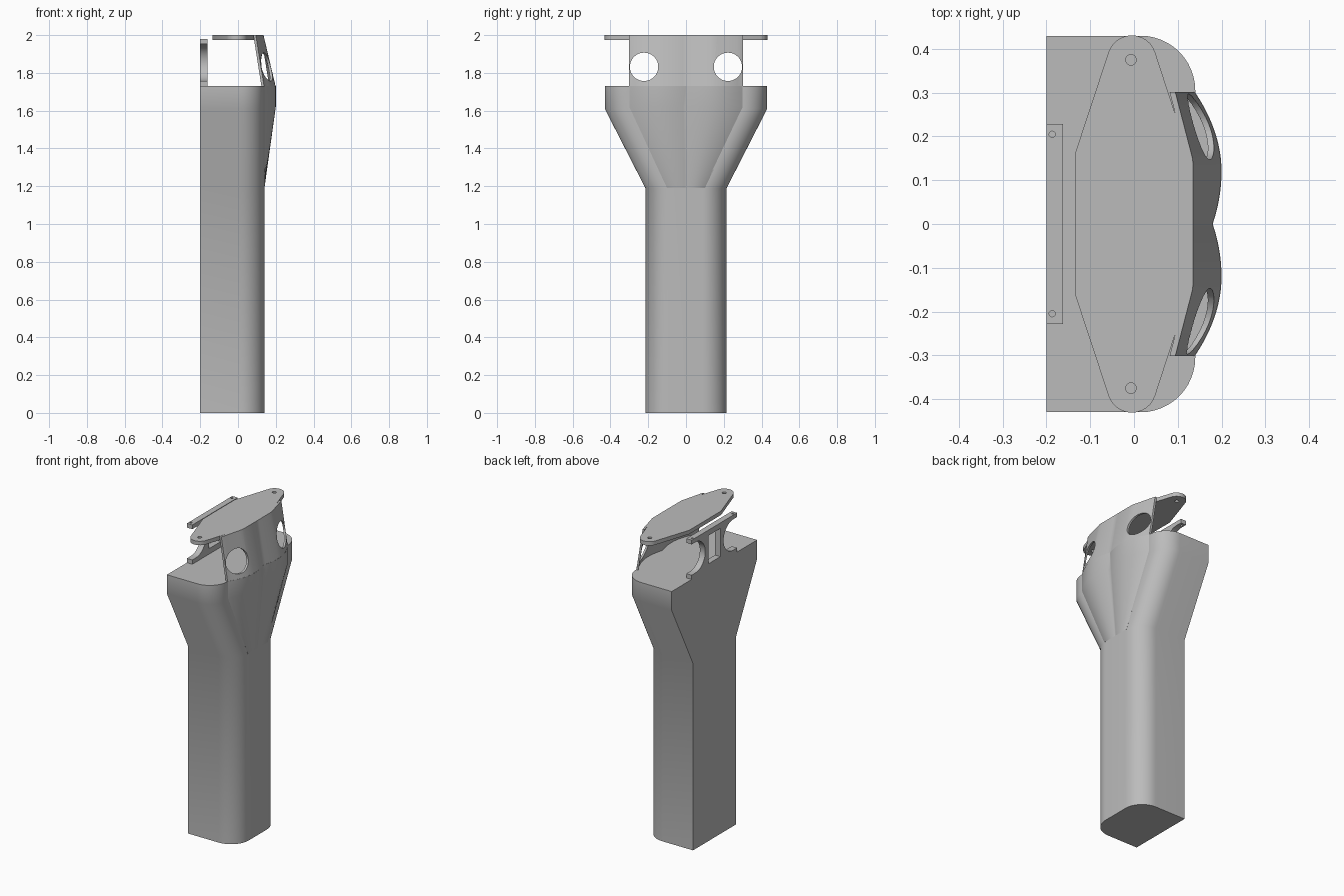
import bpy, bmesh
from math import sin, cos, pi, radians

cube = bpy.data.objects.get("Cube")
if cube:
    bpy.data.objects.remove(cube)

grey = bpy.data.materials.new("plain grey")
grey.use_nodes = True
grey.diffuse_color = (0.5, 0.5, 0.5, 1)
grey.node_tree.nodes["Principled BSDF"].inputs["Base Color"].default_value = (0.5, 0.5, 0.5, 1)


def loft(name, rings):
    """Closed solid through rings of equal point count."""
    bm = bmesh.new()
    loops = [[bm.verts.new(p) for p in ring] for ring in rings]
    n = len(loops[0])
    for a, b in zip(loops, loops[1:]):
        for i in range(n):
            j = (i + 1) % n
            bm.faces.new((a[i], a[j], b[j], b[i]))
    bm.faces.new(loops[0][::-1])
    bm.faces.new(loops[-1])
    bmesh.ops.recalc_face_normals(bm, faces=bm.faces)
    mesh = bpy.data.meshes.new(name)
    bm.to_mesh(mesh)
    bm.free()
    obj = bpy.data.objects.new(name, mesh)
    bpy.context.collection.objects.link(obj)
    mesh.materials.append(grey)
    return obj


def activate(obj):
    bpy.ops.object.select_all(action='DESELECT')
    obj.select_set(True)
    bpy.context.view_layer.objects.active = obj


def smooth(obj):
    activate(obj)
    bpy.ops.object.shade_smooth_by_angle(angle=radians(30))


def cut(obj, cutter):
    activate(obj)
    mod = obj.modifiers.new("cut", 'BOOLEAN')
    mod.operation = 'DIFFERENCE'
    mod.solver = 'EXACT'
    mod.object = cutter
    bpy.ops.object.modifier_apply(modifier=mod.name)
    bpy.data.objects.remove(cutter)


def drill(obj, place, radius, depth, along_x=False):
    bpy.ops.mesh.primitive_cylinder_add(
        vertices=48, radius=radius, depth=depth, location=place,
        rotation=(0, pi / 2 if along_x else 0, 0))
    cut(obj, bpy.context.object)


def arc(cx, cy, r, start, end, steps=12):
    turn = [radians(start + (end - start) * i / steps) for i in range(steps + 1)]
    return [(cx + r * cos(t), cy + r * sin(t)) for t in turn]


# Handle column flaring into the head
def body_ring(half, z):
    side = arc(0.015, half - 0.125, 0.125, 0, 90)
    outline = [(x, -y) for x, y in side[::-1]] + side
    return [(x, y, z) for x, y in [(-0.2, -half)] + outline + [(-0.2, half)]]


body = loft("column_and_head", [body_ring(0.215, 0), body_ring(0.215, 1.19),
                                body_ring(0.43, 1.61), body_ring(0.43, 1.73)])
smooth(body)

# Twin-lobed front: widths run across y
STEPS = 40
ACROSS = [-1 + 2 * i / STEPS for i in range(STEPS + 1)]


def lobe_x(y):
    d = abs(y) - 0.12
    return 0.2 - (1.4 if d < 0 else 1.85) * d * d


def strip(half, z, outer, inner):
    ys = [half * t for t in ACROSS]
    return [(outer(y), y, z) for y in ys] + [(inner(y), y, z) for y in ys[::-1]]


def buried(y):
    return 0.11


lobes = loft("front_lobes", [strip(0.1, 1.19, lambda y: 0.14, buried),
                             strip(0.302, 1.62, lobe_x, buried),
                             strip(0.302, 1.73, lobe_x, buried)])
smooth(lobes)


# Leaning front plate with two round openings
def crest_x(y):
    return 0.135 - max(0, abs(y) - 0.145) * 0.26


plate = loft("front_plate", [
    strip(0.302, 1.725, lobe_x, lambda y: lobe_x(y) - 0.014),
    strip(0.302, 2.0, crest_x, lambda y: crest_x(y) - 0.013)])
for side in (-1, 1):
    drill(plate, (0.15, side * 0.222, 1.832), 0.075, 0.4, True)
smooth(plate)

# Top cover with rounded ends
end = arc(-0.005, 0.375, 0.056, 18, 162)
half_cover = [(0.124, 0.16)] + end + [(-0.135, 0.16)]
cover_outline = half_cover + [(x, -y) for x, y in half_cover[::-1]]
cover = loft("top_cover", [[(x, y, z) for x, y in cover_outline] for z in (1.975, 2.0)])
for side in (-1, 1):
    drill(cover, (-0.007, side * 0.375, 1.99), 0.012, 0.2)
smooth(cover)

# Rear bracket with scooped sides and open middle
scoop = arc(0.19, 1.855, 0.098, 270, 90, 20)
right_edge = [(0.228, 1.725), (0.228, 1.757)] + scoop + [(0.228, 1.953), (0.228, 1.98)]
outline = right_edge + [(-y, z) for y, z in right_edge[::-1]]
bracket = loft("rear_bracket", [[(x, y, z) for y, z in outline] for x in (-0.2, -0.162)])
bpy.ops.mesh.primitive_cube_add(size=1, location=(-0.18, 0, 1.855))
window = bpy.context.object
window.scale = (0.2, 0.12, 0.18)
cut(bracket, window)
for side in (-1, 1):
    drill(bracket, (-0.187, side * 0.205, 1.97), 0.007, 0.1)
smooth(bracket)
